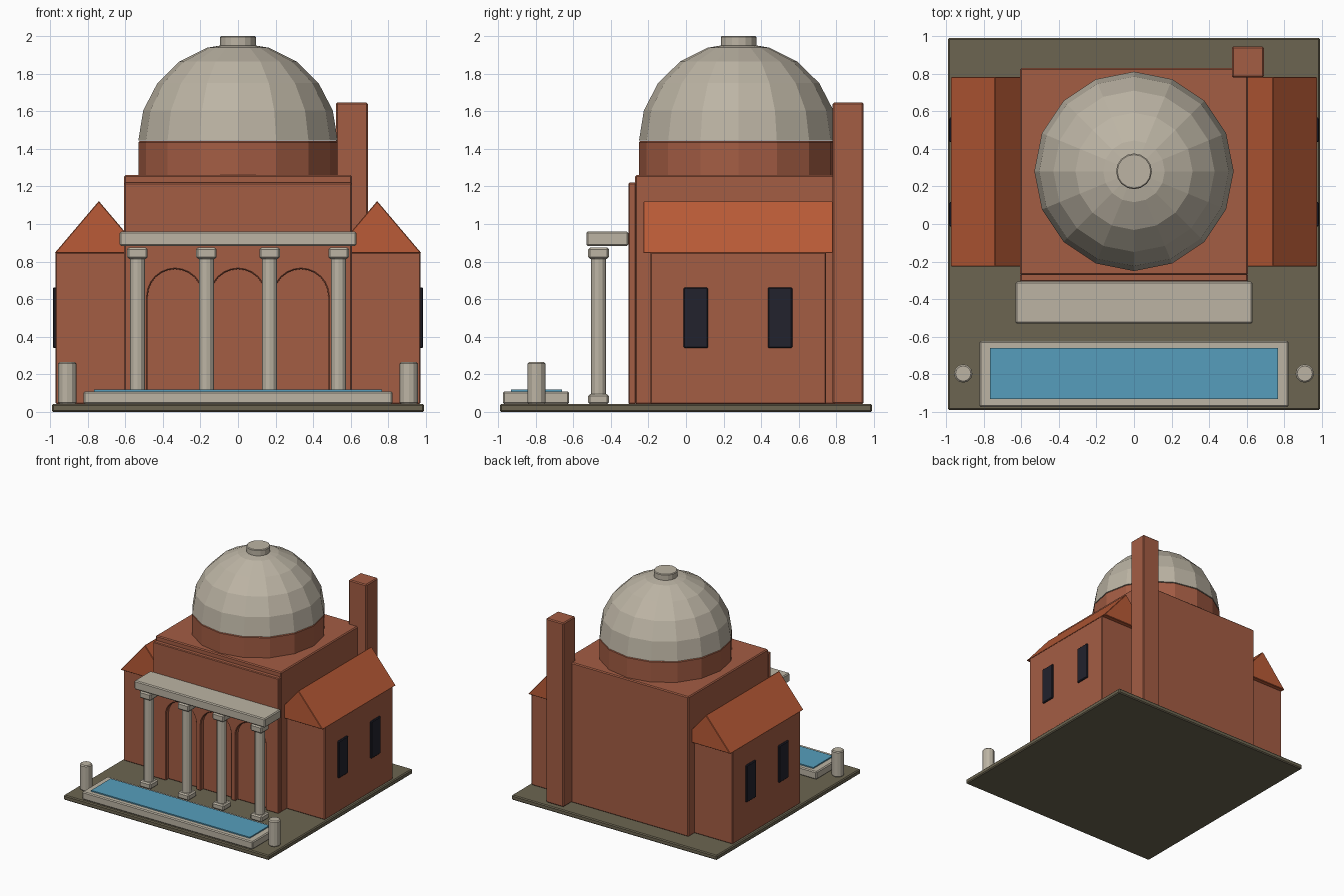
import bpy, bmesh, math

if "Cube" in bpy.data.objects:
    bpy.data.objects.remove(bpy.data.objects["Cube"])


def material(name, *rgb):
    m = bpy.data.materials.new(name)
    lin = [((c / 255 + 0.055) / 1.055) ** 2.4 for c in rgb]
    m.diffuse_color = (*lin, 1)
    m.use_nodes = True
    m.node_tree.nodes["Principled BSDF"].inputs["Base Color"].default_value = m.diffuse_color
    return m


BRICK = material("brick", 164, 93, 68)
TILE = material("terracotta tile", 186, 91, 55)
STONE = material("pale stone", 188, 180, 164)
EARTH = material("olive ground", 108, 101, 81)
WATER = material("pool water", 86, 158, 188)
GLASS = material("dark glass", 34, 34, 45)


def finish(name, bm, mat, bevel=0.0):
    bmesh.ops.recalc_face_normals(bm, faces=bm.faces)
    me = bpy.data.meshes.new(name)
    bm.to_mesh(me)
    bm.free()
    me.materials.append(mat)
    ob = bpy.data.objects.new(name, me)
    bpy.context.collection.objects.link(ob)
    if bevel:
        mod = ob.modifiers.new("edge bevel", 'BEVEL')
        mod.width = bevel
        mod.segments = 1
        mod.limit_method = 'ANGLE'
        mod.angle_limit = math.radians(40)
    return ob


def box(name, x, y, z, mat, bevel=0.008):
    bm = bmesh.new()
    bmesh.ops.create_cube(bm, size=1)
    for v in bm.verts:
        for i, (lo, hi) in enumerate((x, y, z)):
            v.co[i] = lo if v.co[i] < 0 else hi
    return finish(name, bm, mat, bevel)


def prism(name, profile, y, mat, bevel=0.0):
    """Extrude an x-z profile along y."""
    bm = bmesh.new()
    face = bm.faces.new([bm.verts.new((px, y[0], pz)) for px, pz in profile])
    ext = bmesh.ops.extrude_face_region(bm, geom=[face])["geom"]
    moved = [g for g in ext if isinstance(g, bmesh.types.BMVert)]
    bmesh.ops.translate(bm, verts=moved, vec=(0, y[1] - y[0], 0))
    return finish(name, bm, mat, bevel)


def lathe(name, centre, profile, sides, mat, bevel=0.0):
    """Stack of rings (radius, z), capped at both ends."""
    bm = bmesh.new()
    rings = []
    for r, z in profile:
        rings.append([bm.verts.new((centre[0] + r * math.cos(math.tau * i / sides),
                                    centre[1] + r * math.sin(math.tau * i / sides), z))
                      for i in range(sides)])
    for a, b in zip(rings, rings[1:]):
        for i in range(sides):
            j = (i + 1) % sides
            bm.faces.new((a[i], a[j], b[j], b[i]))
    bm.faces.new(rings[0])
    bm.faces.new(rings[-1])
    return finish(name, bm, mat, bevel)


# Ground slab and main hall
box("ground_slab", (-0.99, 0.99), (-0.99, 0.99), (0, 0.042), EARTH)
box("main_hall", (-0.605, 0.605), (-0.27, 0.83), (0.04, 1.26), BRICK)

# Front wall with three arched recesses
outline = [(-0.605, 0.042)]
for cx in (-0.335, 0.0, 0.335):
    half, spring = 0.145, 0.615
    outline.append((cx - half, 0.042))
    for k in range(13):
        a = math.pi * (1 - k / 12)
        outline.append((cx + half * math.cos(a), spring + half * math.sin(a)))
    outline.append((cx + half, 0.042))
outline += [(0.605, 0.042), (0.605, 1.22), (-0.605, 1.22)]
prism("arched_front_wall", outline, (-0.307, -0.265), BRICK, 0.006)

# Drum, dome and cap
DOME = (0, 0.28)
lathe("drum", DOME, [(0.53, 1.25), (0.53, 1.44)], 16, BRICK, 0.006)
steps = 5
arc = [(0.53 * math.cos(math.pi / 2 * k / steps),
        1.443 + 0.52 * math.sin(math.pi / 2 * k / steps)) for k in range(steps)]
lathe("dome", DOME, arc + [(0.01, 1.963)], 16, STONE)
lathe("dome_cap", DOME, [(0.095, 1.93), (0.095, 2.0)], 16, STONE, 0.006)

# Chimney tower
box("chimney", (0.52, 0.69), (0.78, 0.945), (0.042, 1.645), BRICK)

# Side wings with gabled roofs and windows
for s, side in ((-1, "left"), (1, "right")):
    box(side + "_wing", sorted((s * 0.55, s * 0.97)), (-0.19, 0.745),
        (0.042, 0.85), BRICK, 0.006)
    prism(side + "_wing_roof", [(s * 0.975, 0.845), (s * 0.74, 1.122), (s * 0.505, 0.845)],
          (-0.227, 0.782), TILE, 0.004)
    for y in (0.052, 0.5):
        box(side + "_window", sorted((s * 0.96, s * 0.984)), (y - 0.065, y + 0.065),
            (0.34, 0.663), GLASS, 0.006)

# Portico columns and beam
for x in (-0.535, -0.168, 0.168, 0.535):
    y = -0.465
    for part, z in (("column_base", (0.042, 0.095)), ("column_capital", (0.815, 0.875))):
        box(part, (x - 0.055, x + 0.055), (y - 0.055, y + 0.055), z, STONE, 0.01)
    lathe("column_shaft", (x, y), [(0.04, 0.09), (0.04, 0.82)], 12, STONE)
box("portico_beam", (-0.63, 0.63), (-0.53, -0.307), (0.883, 0.96), STONE)

# Reflecting pool and bollards
box("pool_rim", (-0.822, 0.822), (-0.973, -0.622), (0.042, 0.11), STONE)
box("pool_water", (-0.765, 0.765), (-0.93, -0.66), (0.1, 0.12), WATER, 0)
for x in (-0.908, 0.908):
    lathe("bollard", (x, -0.795), [(0.049, 0.042), (0.049, 0.265)], 12, STONE, 0.008)
